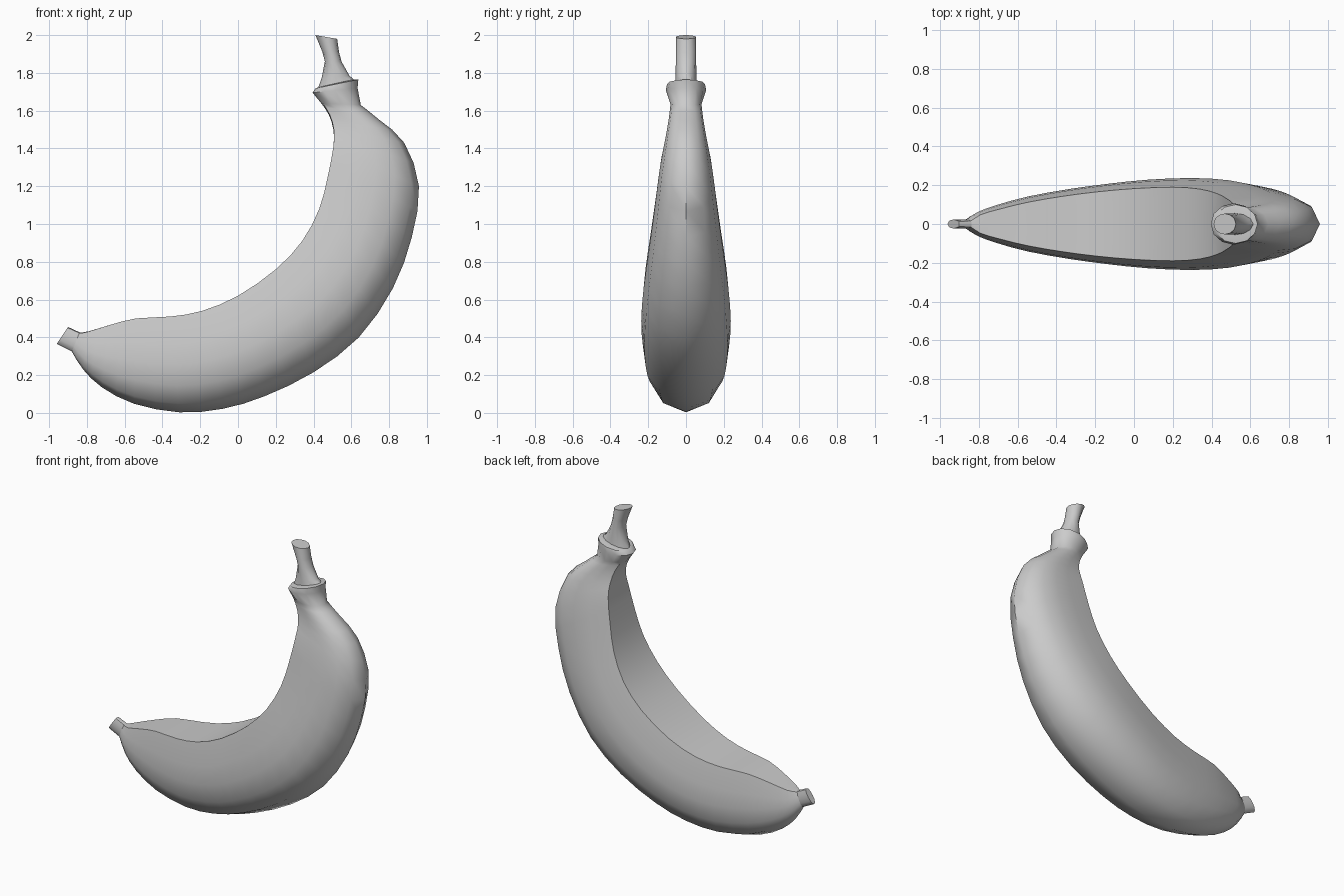
import bpy, bmesh, math
from mathutils import Vector

if "Cube" in bpy.data.objects:
    bpy.data.objects.remove(bpy.data.objects["Cube"])

# Half cross-sections: (width factor, position from inner curve to outer curve)
PEEL = [(0, 0), (.8, 0), (.95, .28), (1, .5), (.93, .72), (.62, .91), (0, 1)]
ROUND = [(math.sin(math.pi * i / 6), .5 - .5 * math.cos(math.pi * i / 6)) for i in range(7)]


def smooth_stations(st, steps):
    """Catmull-Rom interpolation through the stations."""
    out = []
    for i in range(len(st) - 1):
        p0, p1, p2, p3 = (Vector(st[max(0, min(len(st) - 1, i + k))]) for k in (-1, 0, 1, 2))
        for s in range(steps):
            t = s / steps
            out.append(.5 * (2 * p1 + (p2 - p0) * t + (2 * p0 - 5 * p1 + 4 * p2 - p3) * t * t
                             + (3 * p1 - p0 - 3 * p2 + p3) * t ** 3))
    return out + [Vector(st[-1])]


def loft(name, stations, cap_start, cap_end, angle):
    """Station: inner x, inner z, outer x, outer z, half width, roundness."""
    bm = bmesh.new()
    rings = []
    for xi, zi, xo, zo, w, r in stations:
        half = [(a[0] * (1 - r) + b[0] * r, a[1] * (1 - r) + b[1] * r) for a, b in zip(PEEL, ROUND)]
        loop = half + [(-y, t) for y, t in half[-2:0:-1]]
        rings.append([bm.verts.new((xi + (xo - xi) * t, y * w, zi + (zo - zi) * t)) for y, t in loop])
    n = len(rings[0])
    for a, b in zip(rings, rings[1:]):
        for i in range(n):
            j = (i + 1) % n
            bm.faces.new((a[i], a[j], b[j], b[i]))
    if cap_start:
        bm.faces.new(rings[0][::-1])
    if cap_end:
        bm.faces.new(rings[-1])
    bmesh.ops.recalc_face_normals(bm, faces=bm.faces)
    # open lofts still need to face outward
    bm.faces.ensure_lookup_table()
    f = bm.faces[2]
    mid = sum((v.co for v in rings[0] + rings[1]), Vector()) / (2 * n)
    if f.normal.dot(f.calc_center_median() - mid) < 0:
        bmesh.ops.reverse_faces(bm, faces=bm.faces)
    me = bpy.data.meshes.new(name)
    bm.to_mesh(me)
    bm.free()
    ob = bpy.data.objects.new(name, me)
    bpy.context.collection.objects.link(ob)
    bpy.ops.object.select_all(action='DESELECT')
    ob.select_set(True)
    bpy.context.view_layer.objects.active = ob
    bpy.ops.object.shade_smooth_by_angle(angle=math.radians(angle))
    return ob


# Curved fruit body
body = [
    (-.84, .425, -.88, .325, .024, .6),
    (-.79, .432, -.82, .23, .062, .1),
    (-.68, .465, -.72, .135, .10, 0),
    (-.54, .50, -.55, .048, .142, 0),
    (-.36, .51, -.31, .003, .18, 0),
    (-.19, .54, -.08, .022, .207, 0),
    (.0, .62, .14, .088, .228, 0),
    (.20, .76, .40, .215, .237, 0),
    (.34, .91, .64, .40, .225, 0),
    (.43, 1.08, .82, .66, .195, 0),
    (.475, 1.25, .92, .93, .165, 0),
    (.505, 1.41, .958, 1.20, .137, 0),
    (.505, 1.50, .88, 1.43, .107, .1),
    (.48, 1.58, .75, 1.55, .09, .3),
    (.44, 1.64, .65, 1.63, .082, .6),
]
# Flared collar finishes the upper end
collar = [(.395, 1.695, .633, 1.72, .107, 1), (.41, 1.718, .637, 1.765, .10, 1),
          (.43, 1.725, .61, 1.765, .07, 1)]
loft("fruit_body", smooth_stations(body, 2) + collar, False, True, 48)

# Cut stalk on top
loft("stalk", [(.42, 1.71, .62, 1.76, .056, 1), (.442, 1.77, .59, 1.785, .055, 1),
               (.46, 1.86, .548, 1.86, .054, 1), (.447, 1.91, .535, 1.91, .054, 1),
               (.41, 2.0, .525, 1.98, .054, 1)], False, True, 35)

# Small blunt blossom tip
loft("blossom_tip", [(-.90, .455, -.96, .365, .023, .7), (-.835, .425, -.878, .325, .024, .6)],
     True, False, 40)
